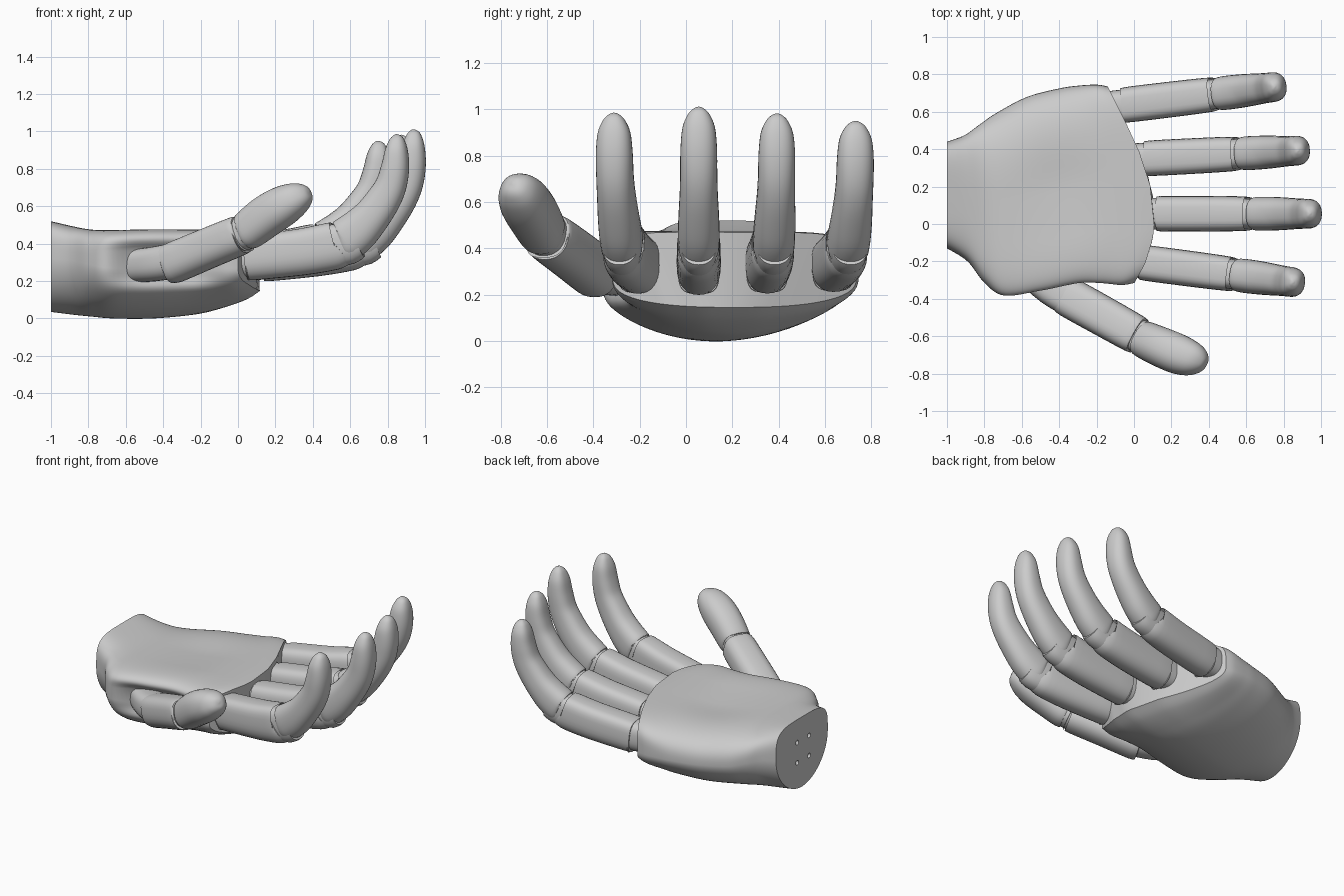
import bpy, bmesh, math
from mathutils import Vector, Matrix

if "Cube" in bpy.data.objects:
    bpy.data.objects.remove(bpy.data.objects["Cube"])


def spow(c, p):
    return math.copysign(abs(c) ** p, c)


def smooth_rows(rows, steps):
    """Catmull-Rom interpolation through rows of numbers."""
    out = []
    for i in range(len(rows) - 1):
        a, b, c, d = (rows[max(0, min(len(rows) - 1, i + k))] for k in (-1, 0, 1, 2))
        for j in range(steps):
            t = j / steps
            out.append([0.5 * (2 * q + (r - p) * t + (2 * p - 5 * q + 4 * r - s) * t * t
                               + (3 * q - p - 3 * r + s) * t ** 3)
                        for p, q, r, s in zip(a, b, c, d)])
    out.append(list(rows[-1]))
    return out


def loft(name, rings, matrix=None):
    """Skin closed rings and cap both ends with quad strips."""
    bm = bmesh.new()
    vs = [[bm.verts.new(p) for p in r] for r in rings]
    n = len(rings[0])
    for r0, r1 in zip(vs, vs[1:]):
        for i in range(n):
            j = (i + 1) % n
            bm.faces.new((r0[i], r0[j], r1[j], r1[i]))
    for r in (vs[0], vs[-1]):
        for i in range(n // 2):
            face = []
            for v in (r[i], r[i + 1], r[n - i - 1], r[(n - i) % n]):
                if v not in face:
                    face.append(v)
            bm.faces.new(face)
    if matrix:
        bm.transform(matrix)
    bmesh.ops.recalc_face_normals(bm, faces=bm.faces)
    me = bpy.data.meshes.new(name)
    bm.to_mesh(me)
    bm.free()
    ob = bpy.data.objects.new(name, me)
    bpy.context.collection.objects.link(ob)
    return ob


def smooth(ob):
    bpy.ops.object.select_all(action='DESELECT')
    bpy.context.view_layer.objects.active = ob
    ob.select_set(True)
    bpy.ops.object.shade_smooth_by_angle(angle=math.radians(35))


def limb(name, rows, side, steps=4, low=2.0, matrix=None, n=32):
    """Tube along rows of (x, y, z, half width, half height); low = underside squareness."""
    rows = smooth_rows(rows, steps)
    pts = [Vector(r[:3]) for r in rows]
    side = Vector(side).normalized()
    rings = []
    for k, r in enumerate(rows):
        t = pts[min(k + 1, len(pts) - 1)] - pts[max(k - 1, 0)]
        up = t.cross(side).normalized()
        ring = []
        for i in range(n):
            a = 2 * math.pi * i / n
            e = 2 / (2.3 if math.sin(a) >= 0 else low)
            ring.append(pts[k] + side * r[3] * spow(math.cos(a), e)
                        + up * r[4] * spow(math.sin(a), e))
        rings.append(ring)
    ob = loft(name, rings, matrix)
    smooth(ob)


# Palm: s, y low, y high, z equator, z top, z bottom, squareness (+y top, -y top, bottom)
PALM = [
    (0.00, -.13, .44, .32, .52, .035, 4, 4, 1.9),
    (0.11, -.20, .475, .31, .492, .02, 3.5, 4, 1.9),
    (0.20, -.315, .53, .29, .476, .01, 3, 4.5, 1.85),
    (0.31, -.395, .595, .27, .475, .00, 2.8, 6, 1.8),
    (0.50, -.37, .68, .27, .48, .00, 2.8, 7, 1.8),
    (0.70, -.33, .725, .27, .48, .02, 3, 7, 1.8),
    (0.82, -.33, .74, .27, .477, .05, 3.5, 7, 1.9),
    (0.93, -.335, .745, .27, .475, .095, 4.5, 7, 2.2),
    (1.00, -.32, .735, .27, .47, .145, 5, 6, 2.5)]
FRONT = [(-.32, 0), (-.21, .06), (-.08, .10), (.08, .118), (.32, .06), (.56, -.05), (.74, -.14)]


def front_x(v):
    """Curved knuckle edge of the palm as a function of width fraction."""
    y = -.32 + 1.06 * v
    for (y0, a), (y1, b) in zip(FRONT, FRONT[1:]):
        if y <= y1 or y1 == .74:
            return a + (b - a) * (y - y0) / (y1 - y0)


rings = []
N = 96
for s, y0, y1, zc, zt, zb, np_, nm, nb in smooth_rows(PALM, 7):
    ring = []
    for i in range(N):
        a = 2 * math.pi * i / N
        c, q = math.cos(a), math.sin(a)
        e = 2 / (nb if q < 0 else np_ if c > 0 else nm)
        u = spow(c, e)
        y = (y0 + y1) / 2 + (y1 - y0) / 2 * u
        z = zc + ((zt - zc) if q >= 0 else (zc - zb)) * spow(q, e)
        x = -1 + s * (1 + front_x((u + 1) / 2))
        if u < 0:      # hollow around the thumb root
            y += .075 * min(1, -u * 1.5) * math.exp(-((x + .38) / .29) ** 4 - ((z - .29) / .105) ** 4)
        if q > 0:      # shallow cup of the palm
            z -= .03 * math.exp(-((x + .4) / .25) ** 2 - ((y - .2) / .25) ** 2)
        ring.append((x, y, z))
    rings.append(ring)
palm = loft("palm", rings)

# Four small mounting holes in the wrist face
bm = bmesh.new()
for dy in (-.065, .065):
    for dz in (-.07, .07):
        bmesh.ops.create_cone(bm, cap_ends=True, segments=16, radius1=.016, radius2=.016, depth=.12,
                              matrix=Matrix.Translation((-1, .14 + dy, .29 + dz)) @ Matrix.Rotation(math.pi / 2, 4, 'Y'))
me = bpy.data.meshes.new("wrist_hole_cutter")
bm.to_mesh(me)
bm.free()
cutter = bpy.data.objects.new("wrist_hole_cutter", me)
bpy.context.collection.objects.link(cutter)
cutter.hide_render = True
mod = palm.modifiers.new("holes", 'BOOLEAN')
mod.object, mod.operation, mod.solver = cutter, 'DIFFERENCE', 'EXACT'
bpy.context.view_layer.objects.active = palm
bpy.ops.object.modifier_apply(modifier=mod.name)
bpy.data.objects.remove(cutter)
smooth(palm)

# Fingers: name, x shift, y of root, yaw, height scale
for name, dx, y, yaw, sz in (("index", 0, -.20, -.13, 1.0), ("middle", .083, .055, 0, 1.04),
                             ("ring", .02, .348, .052, .995), ("little", -.1, .63, .12, .945)):
    m = (Matrix.Translation((dx, y, .34)) @ Matrix.Rotation(yaw, 4, 'Z')
         @ Matrix.Diagonal((1, 1, sz, 1)) @ Matrix.Translation((0, 0, -.34)))
    side = (0, -1, 0)
    limb(name + "_finger_root", [(-.15, 0, .32, .084, .108), (.2, 0, .333, .084, .108)], side, 2, 3, m)
    limb(name + "_finger_lower", [(.05, 0, .322, .088, .112), (.07, 0, .324, .095, .12),
                                  (.34, 0, .355, .095, .125), (.51, 0, .386, .092, .128),
                                  (.535, 0, .393, .085, .12)], side, 3, 3.5, m)
    limb(name + "_finger_joint", [(.48, 0, .378, .08, .115), (.60, 0, .405, .08, .115),
                                  (.64, 0, .42, .078, .1)], side, 2, 3, m)
    limb(name + "_finger_tip", [(.563, 0, .41, .083, .108), (.585, 0, .422, .09, .118),
                                (.65, 0, .472, .09, .113), (.72, 0, .545, .087, .1),
                                (.785, 0, .635, .082, .092), (.826, 0, .715, .08, .083),
                                (.848, 0, .81, .079, .074), (.855, 0, .90, .07, .06),
                                (.858, 0, .955, .046, .04), (.859, 0, .978, .022, .02),
                                (.86, 0, .985, .003, .003)], side, 4, 2.6, m)

# Thumb
side = (-.48, -.87, 0)
limb("thumb_root", [(-.57, -.24, .28, .09, .088), (-.45, -.335, .29, .095, .092),
                    (-.33, -.405, .31, .097, .095)], side, 3, 3)
limb("thumb_lower", [(-.36, -.385, .29, .10, .10), (-.34, -.396, .298, .107, .108),
                     (-.17, -.49, .37, .107, .107), (.0, -.585, .44, .104, .105),
                     (.02, -.596, .448, .096, .098)], side, 3, 3)
limb("thumb_joint", [(-.02, -.575, .43, .09, .09), (.1, -.64, .487, .09, .09)], side, 2, 3)
limb("thumb_tip", [(.04, -.61, .462, .092, .095), (.06, -.62, .475, .1, .105),
                   (.15, -.66, .545, .107, .112), (.24, -.698, .602, .107, .107),
                   (.31, -.725, .642, .092, .088), (.352, -.74, .665, .066, .063),
                   (.374, -.748, .678, .034, .034), (.38, -.75, .681, .003, .003)], side, 4, 2.3)
